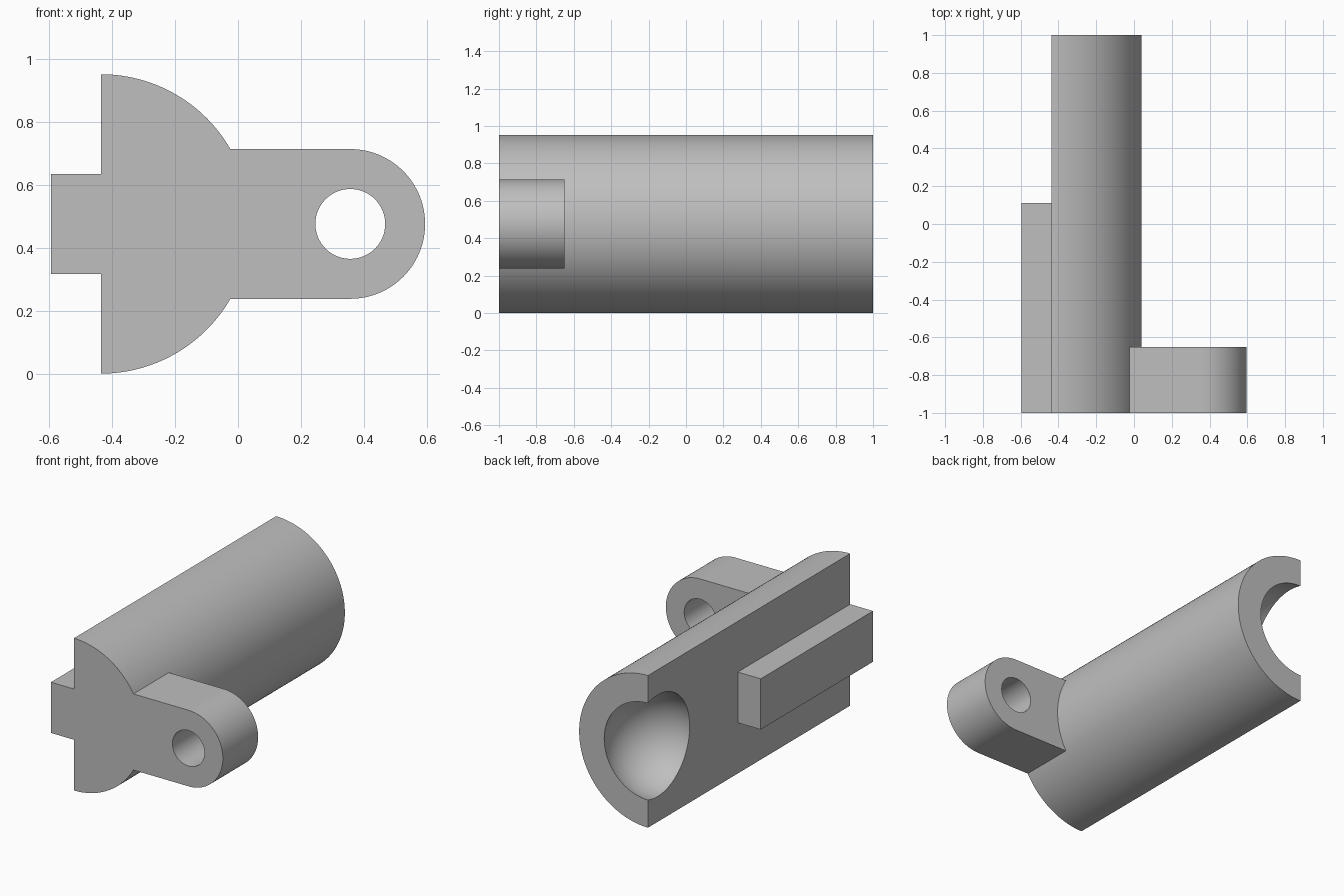
import bpy
import bmesh
from math import sin, cos, pi, radians
from mathutils import Vector

cube = bpy.data.objects.get("Cube")
if cube:
    bpy.data.objects.remove(cube, do_unlink=True)

# Dimensions in drawing units; SCALE brings the length to 2
LENGTH, RADIUS = 126, 30
TAB_DEPTH, TAB_HEIGHT, TAB_LENGTH = 10, 20, 70
LUG_REACH, LUG_RADIUS, LUG_LENGTH, HOLE_RADIUS = 50, 15, 22, 7
SOCKET_RADIUS, SOCKET_Y = 20, 120
SCALE = 2 / LENGTH
FLAT_X = TAB_DEPTH - (TAB_DEPTH + LUG_REACH + LUG_RADIUS) / 2

grey = bpy.data.materials.new("plain grey")
grey.use_nodes = True
colour = (0.52, 0.52, 0.52, 1)
grey.diffuse_color = colour
grey.node_tree.nodes["Principled BSDF"].inputs["Base Color"].default_value = colour


def place(x, y, z):
    """Drawing units, measured from the middle of the front flat edge."""
    return Vector((x + FLAT_X, y - LENGTH / 2, z + RADIUS)) * SCALE


def arc(cx, radius, start, end, steps):
    angles = [radians(start + (end - start) * i / steps) for i in range(steps + 1)]
    return [(cx + radius * cos(a), radius * sin(a)) for a in angles]


def finish(name, bm):
    bmesh.ops.recalc_face_normals(bm, faces=bm.faces)
    mesh = bpy.data.meshes.new(name)
    bm.to_mesh(mesh)
    bm.free()
    mesh.materials.append(grey)
    obj = bpy.data.objects.new(name, mesh)
    bpy.context.collection.objects.link(obj)
    return obj


def extrude(name, outline, y0, y1):
    """Extrude an x-z outline along y."""
    bm = bmesh.new()
    face = bm.faces.new([bm.verts.new(place(x, y0, z)) for x, z in outline])
    new = bmesh.ops.extrude_face_region(bm, geom=[face])["geom"]
    verts = [v for v in new if isinstance(v, bmesh.types.BMVert)]
    bmesh.ops.translate(bm, verts=verts, vec=(0, (y1 - y0) * SCALE, 0))
    return finish(name, bm)


def combine(target, tool, operation):
    mod = target.modifiers.new(tool.name, 'BOOLEAN')
    mod.operation = operation
    mod.solver = 'EXACT'
    mod.object = tool
    bpy.context.view_layer.objects.active = target
    bpy.ops.object.modifier_apply(modifier=mod.name)
    bpy.data.objects.remove(tool, do_unlink=True)


# Half-round bar
body = extrude("half_round_bracket", arc(0, RADIUS, -90, 90, 96), 0, LENGTH)

# Key on the flat side, sunk a little into the bar
h = TAB_HEIGHT / 2
key = extrude("key", [(-TAB_DEPTH, -h), (5, -h), (5, h), (-TAB_DEPTH, h)], 0, TAB_LENGTH)
combine(body, key, 'UNION')

# Rounded lug with its pin hole
lug_outline = [(10, -LUG_RADIUS)] + arc(LUG_REACH, LUG_RADIUS, -90, 90, 48) + [(10, LUG_RADIUS)]
lug = extrude("lug", lug_outline, 0, LUG_LENGTH)
combine(body, lug, 'UNION')
hole = extrude("hole", arc(LUG_REACH, HOLE_RADIUS, 0, 360, 64)[:-1], -5, LUG_LENGTH + 5)
combine(body, hole, 'DIFFERENCE')

# Ball socket at the back end
bm = bmesh.new()
bmesh.ops.create_uvsphere(bm, u_segments=96, v_segments=48, radius=SOCKET_RADIUS * SCALE)
bmesh.ops.translate(bm, verts=bm.verts, vec=place(0, SOCKET_Y, 0))
combine(body, finish("socket", bm), 'DIFFERENCE')

# Smooth curves, crisp edges
bpy.ops.object.select_all(action='DESELECT')
body.select_set(True)
bpy.context.view_layer.objects.active = body
bpy.ops.object.shade_smooth_by_angle(angle=radians(25))
